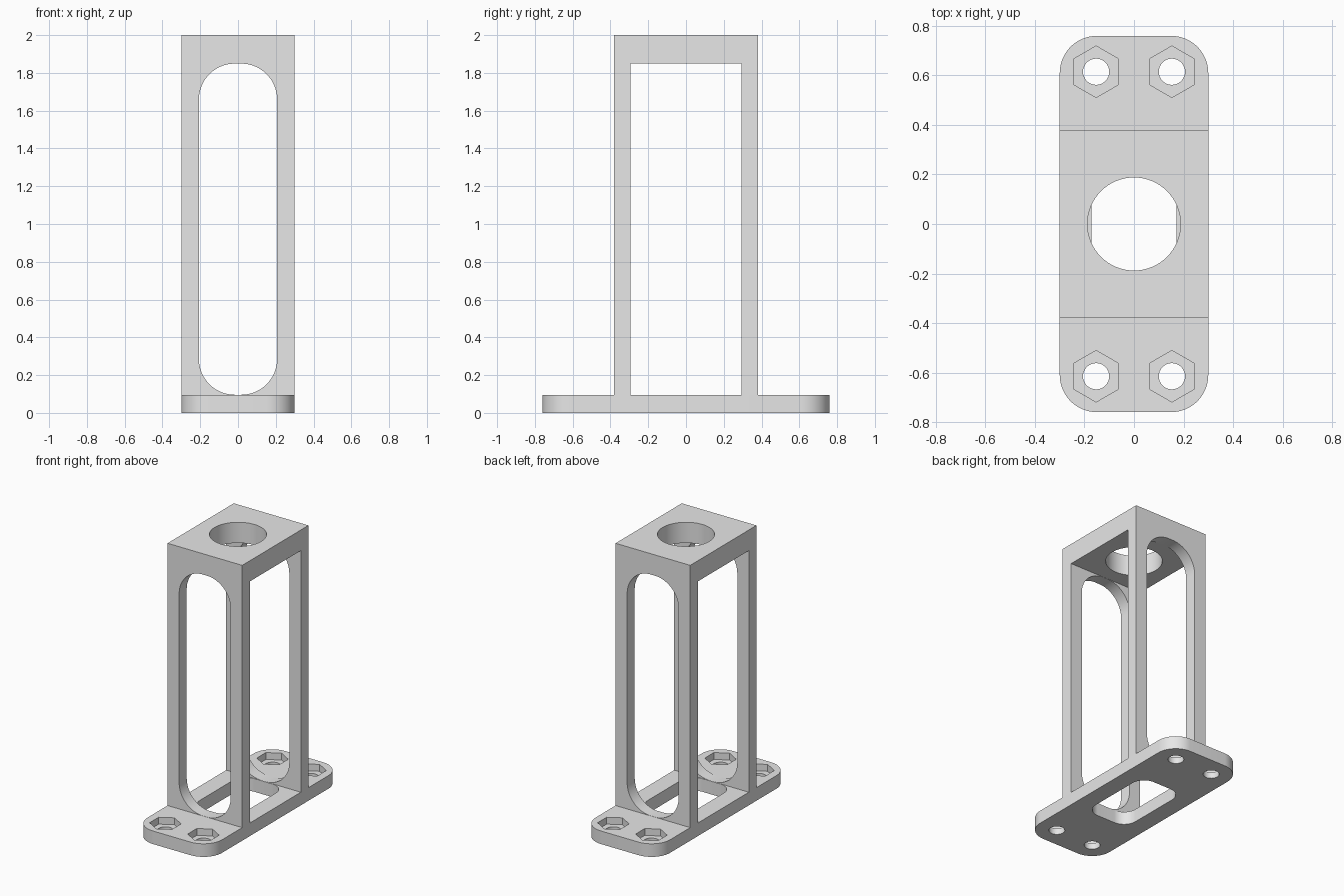
import bpy, bmesh, math
from mathutils import Matrix

if "Cube" in bpy.data.objects:
    bpy.data.objects.remove(bpy.data.objects["Cube"], do_unlink=True)

grey = bpy.data.materials.new("plain_grey")
grey.use_nodes = True
colour = (0.8, 0.8, 0.8, 1)
grey.diffuse_color = colour
grey.node_tree.nodes["Principled BSDF"].inputs["Base Color"].default_value = colour


def rounded_rect(half_x, half_y, r, steps=16):
    """Outline of a rectangle with rounded corners."""
    pts = []
    for k, (sx, sy) in enumerate([(1, 1), (-1, 1), (-1, -1), (1, -1)]):
        for i in range(steps + 1):
            a = math.pi / 2 * (k + i / steps)
            pts.append((sx * (half_x - r) + r * math.cos(a),
                        sy * (half_y - r) + r * math.sin(a)))
    return pts


def polygon(r, sides, start=0.0):
    return [(r * math.cos(start + math.tau * i / sides),
             r * math.sin(start + math.tau * i / sides)) for i in range(sides)]


def rectangle(half_x, half_y):
    return [(half_x, half_y), (-half_x, half_y), (-half_x, -half_y), (half_x, -half_y)]


def prism(name, outline, low, high, x=0, y=0, matrix=None):
    """Extrude an outline along z, then place it."""
    bm = bmesh.new()
    face = bm.faces.new([bm.verts.new((px + x, py + y, low)) for px, py in outline])
    side = bmesh.ops.extrude_face_region(bm, geom=[face])["geom"]
    verts = [v for v in side if isinstance(v, bmesh.types.BMVert)]
    bmesh.ops.translate(bm, verts=verts, vec=(0, 0, high - low))
    if matrix:
        bm.transform(matrix)
    bmesh.ops.recalc_face_normals(bm, faces=bm.faces)
    mesh = bpy.data.meshes.new(name)
    bm.to_mesh(mesh)
    bm.free()
    mesh.materials.append(grey)
    obj = bpy.data.objects.new(name, mesh)
    bpy.context.scene.collection.objects.link(obj)
    return obj


def cut(target, cutter):
    """Subtract the cutter and remove it."""
    mod = target.modifiers.new("cut", 'BOOLEAN')
    mod.operation = 'DIFFERENCE'
    mod.solver = 'EXACT'
    mod.object = cutter
    bpy.context.view_layer.objects.active = target
    bpy.ops.object.modifier_apply(modifier=mod.name)
    bpy.data.objects.remove(cutter, do_unlink=True)


BASE_TOP, HEIGHT, CEILING = 0.095, 2.0, 1.85

# Base plate with rounded central opening
base = prism("base_plate", rounded_rect(0.3, 0.76, 0.15), 0, BASE_TOP)
cut(base, prism("opening", rounded_rect(0.172, 0.29, 0.1), -0.1, 0.2))

# Bolt holes with hexagonal nut pockets
for x in (-0.153, 0.153):
    for y in (-0.615, 0.615):
        cut(base, prism("nut_pocket", polygon(0.104, 6, math.pi / 2), 0.045, 0.2, x, y))
        cut(base, prism("bolt_hole", polygon(0.053, 32), -0.1, 0.2, x, y))

# Tower: open at the sides, leaving front wall, back wall and top block
tower = prism("tower_frame", rectangle(0.3, 0.38), BASE_TOP, HEIGHT)
cut(tower, prism("side_window", rectangle(0.4, 0.293), 0, CEILING))

# Long rounded slot through the front and back walls
mid, half = (CEILING + BASE_TOP) / 2, (CEILING - BASE_TOP) / 2 - 0.001
turn = Matrix.Translation((0, 0, mid)) @ Matrix.Rotation(math.pi / 2, 4, 'X')
cut(tower, prism("wall_slot", rounded_rect(0.207, half, 0.19, 24), -0.6, 0.6, matrix=turn))

# Round hole in the top block
cut(tower, prism("top_hole", polygon(0.188, 64), 1.7, 2.2))

# Smooth curved walls, keep edges sharp
for obj in (base, tower):
    bpy.ops.object.select_all(action='DESELECT')
    obj.select_set(True)
    bpy.context.view_layer.objects.active = obj
    bpy.ops.object.shade_smooth_by_angle(angle=math.radians(30))
